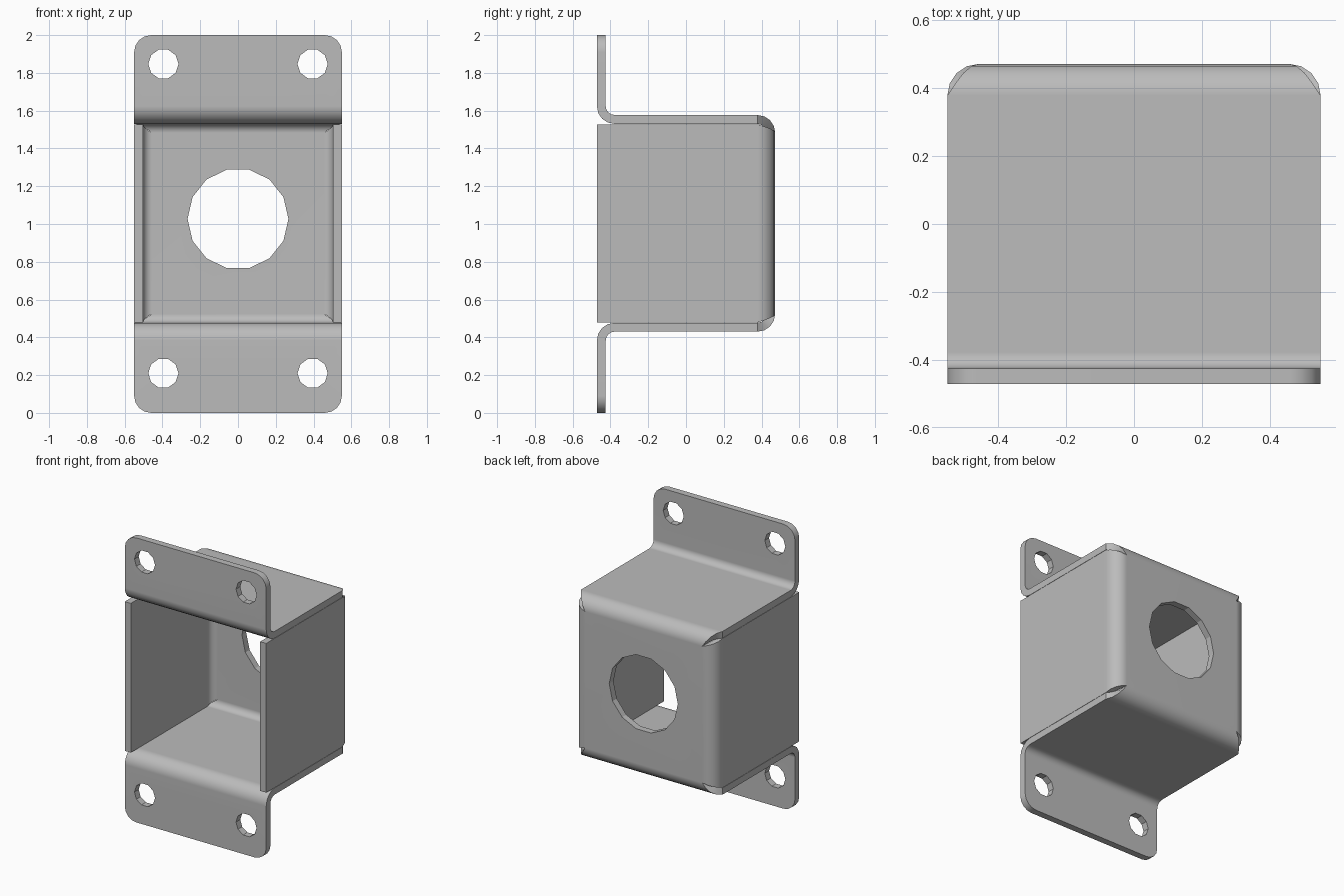
import bpy, bmesh, math
from mathutils import Matrix, Vector

if "Cube" in bpy.data.objects:
    bpy.data.objects.remove(bpy.data.objects["Cube"])

# Sheet-metal dimensions
HALF, DEPTH, T = 0.55, 0.472, 0.047     # half width, half depth, thickness
INNER = 0.047                           # inside bend radius
OUTER = INNER + T
TOP, BOTTOM, HEIGHT = 1.577, 0.43, 2.0  # box top, box bottom, total height
STEPS = 4
ARC = [i / STEPS * math.pi / 2 for i in range(STEPS + 1)]

steel = bpy.data.materials.new("grey steel")
steel.use_nodes = True
colour = (0.5, 0.5, 0.5, 1)
steel.diffuse_color = colour
steel.node_tree.nodes["Principled BSDF"].inputs["Base Color"].default_value = colour


def loft(bm, sections, cap_start=True, open_side=None):
    """Bridge four-cornered sections into a closed strip of sheet."""
    rings = [[bm.verts.new(p) for p in s] for s in sections]
    for n, (a, b) in enumerate(zip(rings, rings[1:])):
        for k in range(4):
            if n == open_side and k in (1, 3):
                continue
            j = (k + 1) % 4
            bm.faces.new((a[k], a[j], b[j], b[k]))
    bm.faces.new(rings[-1])
    if cap_start:
        bm.faces.new(rings[0])


def strap_half(edge, end, s):
    """Sections from flange tip to back plate; s is 1 above and -1 below."""
    out = []

    def add(half, y1, z1, y2, z2):
        out.append([(-half, y1, z1), (half, y1, z1), (half, y2, z2), (-half, y2, z2)])

    # Rounded flange tip
    corner = 0.09
    for a in reversed(ARC):
        z = end - s * corner * (1 - math.sin(a))
        add(HALF - corner + corner * math.cos(a), -DEPTH + T, z, -DEPTH, z)
    # Bend from flange to box wall
    cy, cz = -DEPTH + OUTER, edge + s * INNER
    for a in ARC:
        c, d = math.cos(a), s * math.sin(a)
        add(HALF, cy - INNER * c, cz - INNER * d, cy - OUTER * c, cz - OUTER * d)
    # Bend from box wall to back plate, tapering at the corners
    cy, cz = DEPTH - OUTER, edge - s * OUTER
    for i, a in enumerate(ARC):
        c, d = s * math.cos(a), math.sin(a)
        add(HALF - OUTER * i / STEPS, cy + OUTER * d, cz + OUTER * c,
            cy + INNER * d, cz + INNER * c)
    return out


def wing(side):
    """Sections from the back plate edge round to the open front."""
    out = []

    def add(x1, y1, x2, y2, low, high):
        out.append([(side * x1, y1, low), (side * x1, y1, high),
                    (side * x2, y2, high), (side * x2, y2, low)])

    cx, cy = HALF - OUTER, DEPTH - OUTER
    for i, a in enumerate(ARC):
        c, d = math.cos(a), math.sin(a)
        inset = OUTER + (T + 0.002 - OUTER) * i / STEPS
        add(cx + OUTER * d, cy + OUTER * c, cx + INNER * d, cy + INNER * c,
            BOTTOM + inset, TOP - inset)
    add(HALF, -DEPTH, HALF - T, -DEPTH, BOTTOM + T + 0.002, TOP - T - 0.002)
    return out


# Folded bracket: strap with two flanges, plus the two side walls
bm = bmesh.new()
upper = strap_half(TOP, HEIGHT, 1)
lower = strap_half(BOTTOM, 0, -1)
loft(bm, upper + lower[::-1], open_side=len(upper) - 1)
for side in (-1, 1):
    loft(bm, wing(side), cap_start=False)
bmesh.ops.remove_doubles(bm, verts=bm.verts, dist=0.0005)
bmesh.ops.recalc_face_normals(bm, faces=bm.faces)
mesh = bpy.data.meshes.new("folded_bracket")
bm.to_mesh(mesh)
bm.free()
mesh.materials.append(steel)
bracket = bpy.data.objects.new("folded_bracket", mesh)
bpy.context.collection.objects.link(bracket)

# Punches for the mounting holes and the large back opening
bm = bmesh.new()
holes = [(x, -DEPTH, z, 0.08, 10) for x in (-0.395, 0.395) for z in (0.21, 1.847)]
holes.append((0, DEPTH, 1.027, 0.267, 14))
for x, y, z, radius, sides in holes:
    # Turn each punch so that one corner points along x
    made = bmesh.ops.create_cone(bm, cap_ends=True, segments=sides,
                                 radius1=radius, radius2=radius, depth=0.2)["verts"]
    first = max(made, key=lambda v: v.co.x).co
    turn = Matrix.Rotation(-math.atan2(first.y, first.x), 4, "Z")
    place = Matrix.Translation(Vector((x, y, z))) @ Matrix.Rotation(math.pi / 2, 4, "X")
    bmesh.ops.transform(bm, matrix=place @ turn, verts=made)
bmesh.ops.recalc_face_normals(bm, faces=bm.faces)
mesh = bpy.data.meshes.new("hole_punches")
bm.to_mesh(mesh)
bm.free()
mesh.materials.append(steel)
punches = bpy.data.objects.new("hole_punches", mesh)
punches.hide_render = True
bpy.context.collection.objects.link(punches)

cut = bracket.modifiers.new("holes", "BOOLEAN")
cut.operation, cut.solver, cut.object = "DIFFERENCE", "EXACT", punches
bpy.context.view_layer.objects.active = bracket
bracket.select_set(True)
bpy.ops.object.modifier_apply(modifier=cut.name)
bpy.data.objects.remove(punches)

# Smooth bends, crisp sheet edges and faceted holes
bpy.ops.object.shade_smooth_by_angle(angle=math.radians(25))
weighted = bracket.modifiers.new("flat_panels", "WEIGHTED_NORMAL")
weighted.keep_sharp = True
